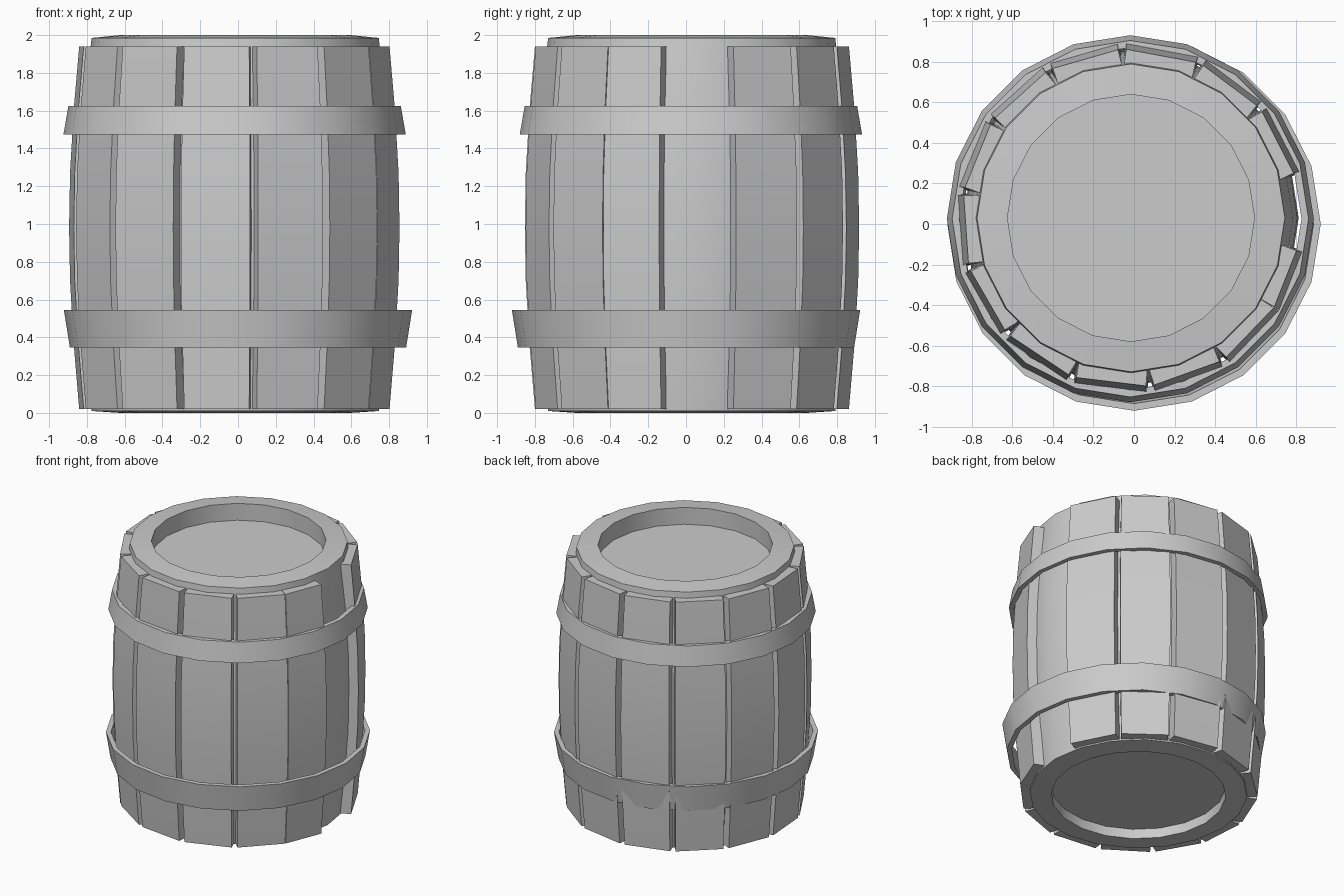
import bpy, bmesh
from math import sin, cos, radians, pi

if "Cube" in bpy.data.objects:
    bpy.data.objects.remove(bpy.data.objects["Cube"])

SIDES = 20
CX, CY = -0.015, 0.03          # barrel axis; the lower hoop sits a little off it


def finish(name, bm, loc):
    bmesh.ops.recalc_face_normals(bm, faces=bm.faces)
    mesh = bpy.data.meshes.new(name)
    bm.to_mesh(mesh)
    bm.free()
    ob = bpy.data.objects.new(name, mesh)
    bpy.context.collection.objects.link(ob)
    ob.location = loc
    bpy.ops.object.select_all(action='DESELECT')
    ob.select_set(True)
    bpy.context.view_layer.objects.active = ob
    bpy.ops.object.shade_smooth_by_angle(angle=radians(25))
    return ob


def lathe(name, profile, loc, closed=False):
    """Turn an (r, z) profile into a 20-sided body; closed loops it, else caps the ends."""
    bm = bmesh.new()
    rings = [[bm.verts.new((r * cos(2 * pi * i / SIDES), r * sin(2 * pi * i / SIDES), z))
              for i in range(SIDES)] for r, z in profile]
    pairs = list(zip(rings, rings[1:]))
    if closed:
        pairs.append((rings[-1], rings[0]))
    else:
        bm.faces.new(rings[0])
        bm.faces.new(rings[-1])
    for a, b in pairs:
        for i in range(SIDES):
            j = (i + 1) % SIDES
            bm.faces.new((a[i], a[j], b[j], b[i]))
    return finish(name, bm, loc)


def stave(name, a0, a1, gap0, gap1, thick=0.075):
    """Flat-fronted curved plank between two angles, wedge gaps opening outward."""
    bm = bmesh.new()
    rows = []
    for r, z in STAVE_PROFILE:
        row = []
        for rad, ang in ((r, a0 + gap0), (r, a1 - gap1),
                         (r - thick, a1 - gap1 * 0.3), (r - thick, a0 + gap0 * 0.3)):
            t = radians(ang)
            row.append(bm.verts.new((rad * cos(t), rad * sin(t), z)))
        rows.append(row)
    for a, b in zip(rows, rows[1:]):
        for i in range(4):
            j = (i + 1) % 4
            bm.faces.new((a[i], a[j], b[j], b[i]))
    bm.faces.new(rows[0])
    bm.faces.new(rows[-1])
    return finish(name, bm, (CX, CY, 0))


# Inner body with recessed lids at both ends
lathe("barrel_body", [(0.61, 0.075), (0.61, 0.0), (0.76, 0.01), (0.765, 0.05),
                      (0.80, 0.36), (0.822, 0.68), (0.828, 1.0), (0.822, 1.30),
                      (0.80, 1.62), (0.765, 1.94), (0.76, 1.985), (0.61, 2.0),
                      (0.61, 1.87)], (CX, CY, 0))

# Staves: uneven seams, with one plank missing on the right side
STAVE_PROFILE = [(0.833, 0.02), (0.862, 0.36), (0.882, 0.70), (0.887, 0.98),
                 (0.882, 1.27), (0.862, 1.61), (0.833, 1.94)]
seams = [-9.8, 14, 40.4, 66, 93, 119, 145, 171, 197, 223, 249.7, 276.5, 303, 328]
gaps = [1.4] * 13 + [0.15]
for k in range(1, 14):
    n = (k + 1) % 14
    end = seams[n] + (360 if n == 0 else 0)
    stave(f"stave_{k}", seams[k], end, gaps[k], gaps[n])

# Hoops
T = 0.035
lathe("upper_hoop", [(0.906, 1.475), (0.88, 1.625), (0.88 - T, 1.625), (0.906 - T, 1.475)],
      (-0.018, 0.026, 0), closed=True)
lathe("lower_hoop", [(0.89, 0.345), (0.922, 0.545), (0.922 - T, 0.545), (0.89 - T, 0.345)],
      (0, 0, 0), closed=True)
